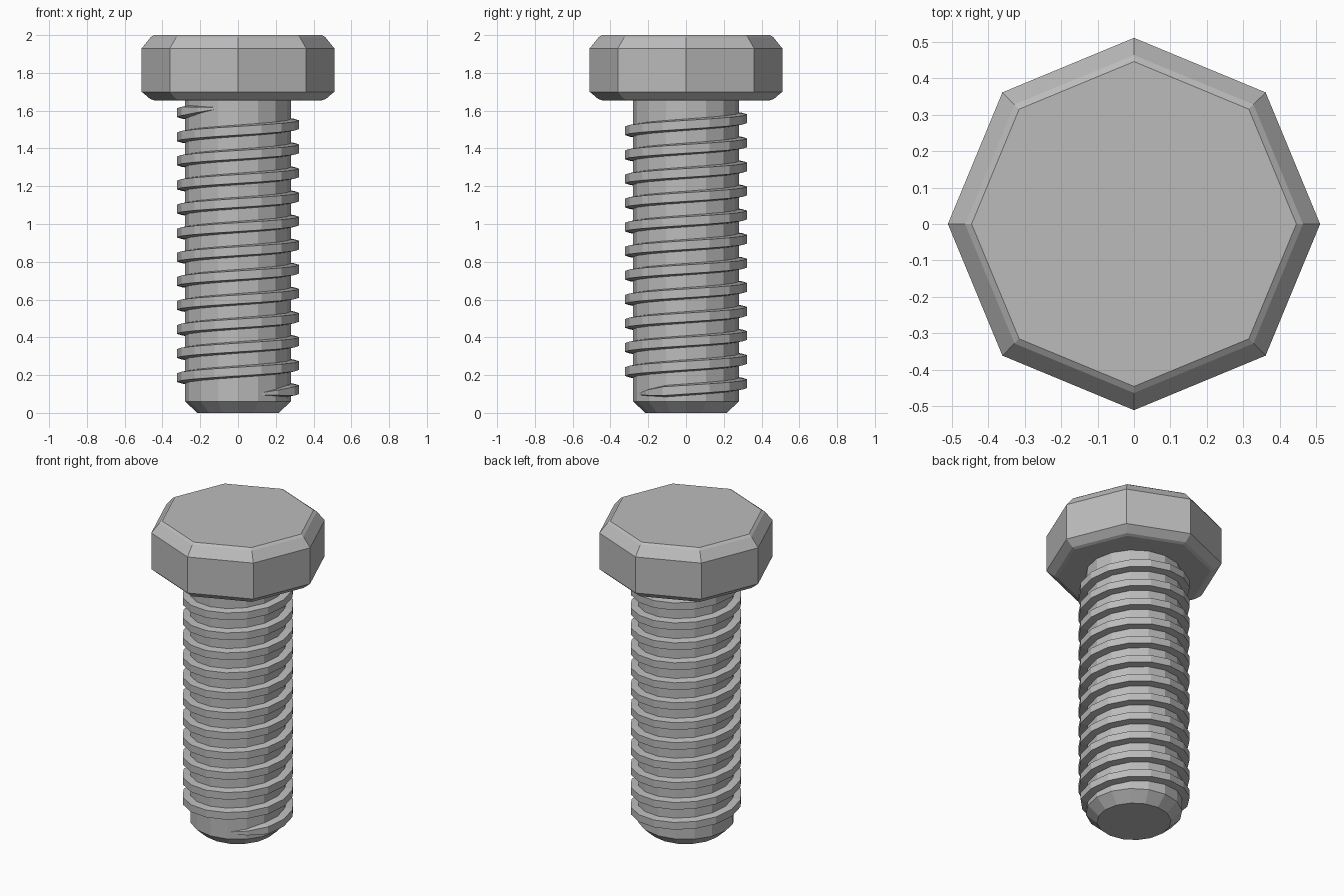
import bpy, bmesh, math

cube = bpy.data.objects.get("Cube")
if cube:
    bpy.data.objects.remove(cube, do_unlink=True)

# Single grey metal
metal = bpy.data.materials.new("grey_metal")
GREY = (0.5, 0.5, 0.5, 1)
metal.use_nodes = True
metal.diffuse_color = GREY
metal.node_tree.nodes["Principled BSDF"].inputs["Base Color"].default_value = GREY


def loft(name, sections, closed_rings=True):
    """Skin equal-sized closed sections and cap both ends."""
    bm = bmesh.new()
    rings = [[bm.verts.new(p) for p in s] for s in sections]
    for a, b in zip(rings, rings[1:]):
        n = len(a)
        for i in range(n):
            j = (i + 1) % n
            bm.faces.new((a[i], a[j], b[j], b[i]))
    bm.faces.new(rings[0][::-1])
    bm.faces.new(rings[-1])
    bmesh.ops.recalc_face_normals(bm, faces=bm.faces)
    mesh = bpy.data.meshes.new(name)
    bm.to_mesh(mesh)
    bm.free()
    obj = bpy.data.objects.new(name, mesh)
    bpy.context.collection.objects.link(obj)
    mesh.materials.append(metal)
    return obj


def lathe(name, profile, sides):
    def ring(r, z):
        angles = [math.tau * i / sides for i in range(sides)]
        return [(r * math.cos(a), r * math.sin(a), z) for a in angles]
    return loft(name, [ring(r, z) for r, z in profile])


# Octagonal head with chamfered, slightly softened rims
lathe("head", [(0.445, 1.655), (0.465, 1.662), (0.51, 1.70),
               (0.51, 1.93), (0.463, 1.988), (0.445, 2.0)], 8)

# Sixteen-sided shank with chamfered tip
SIDES, CORE = 16, 0.28
lathe("shank", [(0.215, 0), (CORE, 0.06), (CORE, 1.67)], SIDES)

# Helical thread, right-handed, fading into the shank at both ends
PITCH, STEPS, START, TAPER = 0.1275, 190, -3, 2
sections = []
for k in range(STEPS + 1):
    step = START + k
    a = math.tau * step / SIDES
    z = 0.123 + PITCH * step / SIDES
    fade = min(1, k / TAPER, (STEPS - k) / TAPER)
    crest = CORE - 0.004 + 0.048 * fade
    root = CORE - 0.02
    half_crest, half_root = 0.004 + 0.019 * fade, 0.008 + 0.026 * fade
    sections.append([(r * math.cos(a), r * math.sin(a), z + h) for r, h in
                     ((root, -half_root), (crest, -half_crest),
                      (crest, half_crest), (root, half_root))])
loft("thread", sections)
